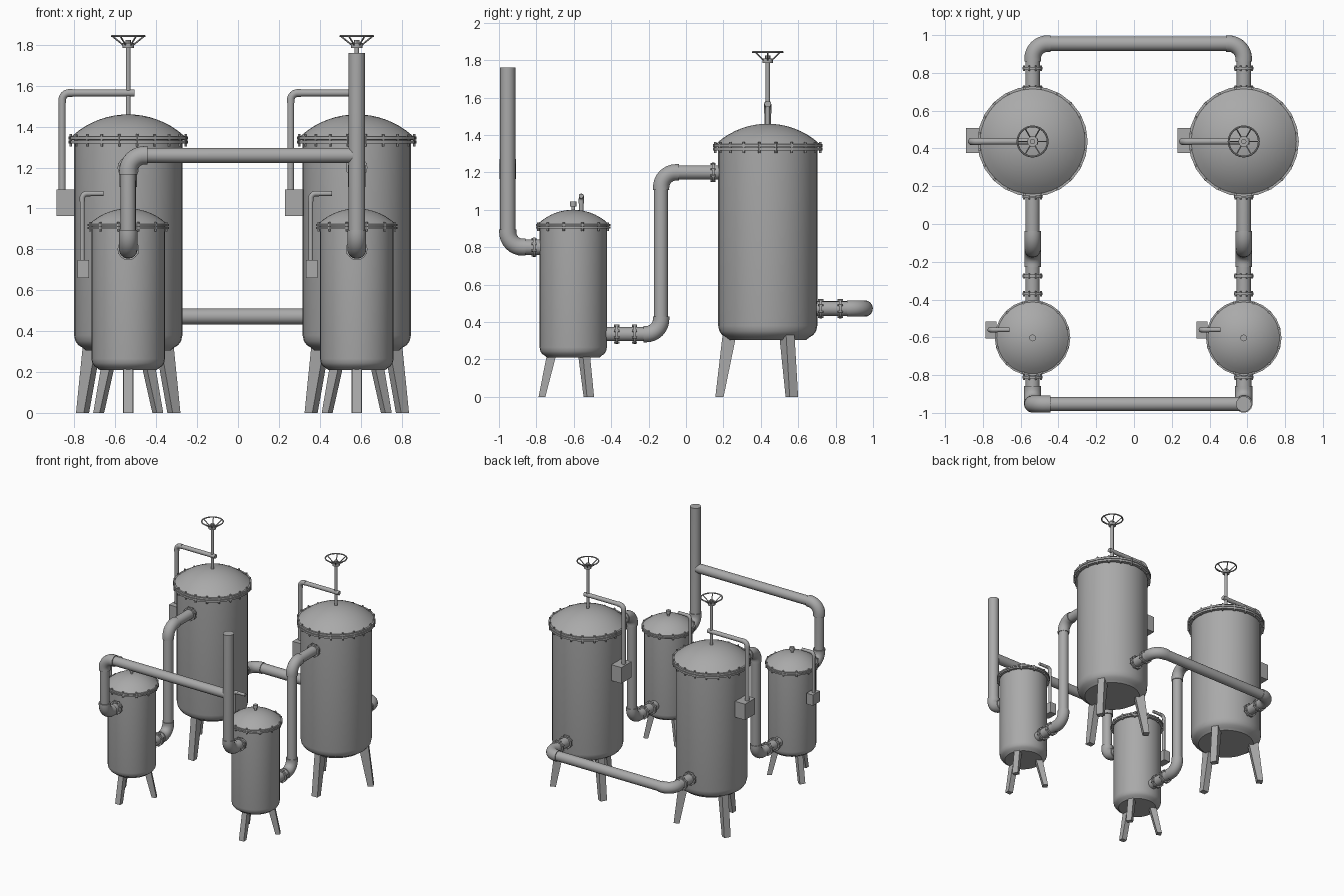
import bpy, bmesh
from math import sin, cos, pi, radians, sqrt
from mathutils import Vector, Matrix

old = bpy.data.objects.get("Cube")
if old:
    bpy.data.objects.remove(old)

steel = bpy.data.materials.new("grey steel")
steel.use_nodes = True
GREY = (0.4, 0.4, 0.4, 1)
steel.diffuse_color = GREY
steel.node_tree.nodes["Principled BSDF"].inputs["Base Color"].default_value = GREY


def finish(bm, name, smooth=True):
    bmesh.ops.recalc_face_normals(bm, faces=bm.faces)
    me = bpy.data.meshes.new(name)
    bm.to_mesh(me)
    bm.free()
    me.materials.append(steel)
    ob = bpy.data.objects.new(name, me)
    bpy.context.collection.objects.link(ob)
    if smooth:
        bpy.ops.object.select_all(action='DESELECT')
        ob.select_set(True)
        bpy.context.view_layer.objects.active = ob
        bpy.ops.object.shade_smooth_by_angle(angle=radians(35))
    return ob


def add_rod(bm, a, b, r, segs=12):
    a, b = Vector(a), Vector(b)
    d = b - a
    m = Matrix.Translation((a + b) / 2) @ d.to_track_quat('Z', 'Y').to_matrix().to_4x4()
    bmesh.ops.create_cone(bm, cap_ends=True, segments=segs, radius1=r, radius2=r,
                          depth=d.length, matrix=m)


def box(name, centre, size):
    bm = bmesh.new()
    m = Matrix.Translation(centre) @ Matrix.Diagonal((*size, 1))
    bmesh.ops.create_cube(bm, size=1, matrix=m)
    return finish(bm, name, False)


def lathe(name, profile, x, y, segs=32):
    bm = bmesh.new()
    vs = [bm.verts.new((r, 0, z)) for r, z in profile]
    es = [bm.edges.new(p) for p in zip(vs, vs[1:])]
    bmesh.ops.spin(bm, geom=vs + es, cent=(0, 0, 0), axis=(0, 0, 1),
                   angle=2 * pi, steps=segs)
    bmesh.ops.remove_doubles(bm, verts=bm.verts, dist=1e-5)
    bmesh.ops.translate(bm, verts=bm.verts, vec=(x, y, 0))
    return finish(bm, name)


def sweep(name, pts, r, segs=20):
    # round tube through a list of points, mitred at each one
    bm = bmesh.new()
    pts = [Vector(p) for p in pts]
    dirs = [(b - a).normalized() for a, b in zip(pts, pts[1:])]
    side = dirs[0].orthogonal().normalized()
    rings = []
    for i, p in enumerate(pts):
        t = (dirs[max(i - 1, 0)] + dirs[min(i, len(dirs) - 1)]).normalized()
        side = (side - t * side.dot(t)).normalized()
        up = t.cross(side)
        rings.append([bm.verts.new(p + r * (side * cos(2 * pi * k / segs) + up * sin(2 * pi * k / segs)))
                      for k in range(segs)])
    for a, b in zip(rings, rings[1:]):
        for k in range(segs):
            n = (k + 1) % segs
            bm.faces.new((a[k], a[n], b[n], b[k]))
    bm.faces.new(rings[0])
    bm.faces.new(rings[-1])
    return finish(bm, name)


def pipe(name, corners, r, bend, sleeve=0.0):
    # straight runs joined by round bends, with optional thicker elbows
    c = [Vector(p) for p in corners]
    path = [c[0]]
    for i in range(1, len(c) - 1):
        u, v = (c[i - 1] - c[i]).normalized(), (c[i + 1] - c[i]).normalized()
        arc = []
        for k in range(9):
            a = k / 8 * pi / 2
            arc.append(c[i] + bend * (u * (1 - sin(a)) + v * (1 - cos(a))))
        path += arc
        if sleeve:
            sweep(f"{name}_elbow_{i}", [arc[0] + u * 0.015] + arc + [arc[-1] + v * 0.015], r + sleeve)
    sweep(name, path + [c[-1]], r)


def pipe_flange(name, x, y, z, r=0.052):
    bm = bmesh.new()
    add_rod(bm, (x, y - 0.007, z), (x, y + 0.007, z), r, 24)
    for k in range(8):
        a = (k + 0.5) * pi / 4
        bx, bz = x + (r - 0.004) * cos(a), z + (r - 0.004) * sin(a)
        add_rod(bm, (bx, y - 0.014, bz), (bx, y + 0.014, bz), 0.006, 6)
    finish(bm, name)


def leg(name, x, y, angle, top_z, top_r, foot_r, top_half, foot_half, width):
    bm = bmesh.new()
    bmesh.ops.create_cube(bm, size=2)
    for v in bm.verts:
        high = v.co.z > 0
        rad = (top_r if high else foot_r) + v.co.x * (top_half if high else foot_half)
        v.co = Vector((rad, v.co.y * width, top_z if high else 0))
    bmesh.ops.transform(bm, verts=bm.verts,
                        matrix=Matrix.Translation((x, y, 0)) @ Matrix.Rotation(angle, 4, 'Z'))
    finish(bm, name, False)


def tank(name, x, y, r, low, seam, top, lip, bolts, corner):
    # vessel with rounded base
    base = [(0, low), (r * 0.78, low)]
    base += [(r * 0.78 + r * 0.22 * sin(a), low + corner * (1 - 0.85 * cos(a)))
             for a in (0.3, 0.7, 1.1, pi / 2)]
    lathe(name + "_body", base + [(r, seam), (0, seam)], x, y)
    # domed lid as a spherical cap
    rd, h = r + lip * 0.5, top - seam - lip * 0.6
    big = (rd * rd + h * h) / (2 * h)
    dome = []
    for k in range(9):
        q = rd * (1 - k / 8)
        dome.append((q, top - big + sqrt(big * big - q * q)))
    lathe(name + "_lid", [(0, seam)] + [(rd, seam)] + dome, x, y)
    # pair of rim plates with bolts
    f, t = r + lip, lip * 0.55
    for part, z in (("lower", seam - t * 1.2), ("upper", seam + t * 0.1)):
        lathe(f"{name}_rim_{part}", [(0, z), (f, z), (f, z + t), (0, z + t)], x, y, 24)
    bm = bmesh.new()
    for k in range(bolts):
        a = 2 * pi * (k + 0.5) / bolts
        px, py = x + (f - 0.008) * cos(a), y + (f - 0.008) * sin(a)
        add_rod(bm, (px, py, seam - t * 2.2), (px, py, seam + t * 1.9), 0.007, 6)
    finish(bm, name + "_rim_bolts")


def hand_wheel(name, x, y):
    bm = bmesh.new()
    add_rod(bm, (x, y, 1.44), (x, y, 1.80), 0.012)
    add_rod(bm, (x, y, 1.785), (x, y, 1.81), 0.028, 16)
    add_rod(bm, (x, y, 1.80), (x, y, 1.825), 0.014, 8)
    for k in range(6):
        c, s = cos(k * pi / 3), sin(k * pi / 3)
        add_rod(bm, (x + 0.025 * c, y + 0.025 * s, 1.80), (x + 0.078 * c, y + 0.078 * s, 1.843), 0.004, 6)
    finish(bm, name + "_stem_and_spokes")
    ring = [(0.08 + 0.005 * cos(k * pi / 4), 1.843 + 0.005 * sin(k * pi / 4)) for k in range(9)]
    lathe(name + "_ring", ring, x, y, 24)


BIG_Y, SMALL_Y, FRONT_Y, BACK_Y, RISER_Y = 0.437, -0.603, -0.953, 0.955, -0.133
COLUMNS = {"right": -0.537, "left": 0.581}

for side, x in COLUMNS.items():
    # main vessel
    big = side + "_large_tank"
    tank(big, x, BIG_Y, 0.265, 0.305, 1.335, 1.46, 0.027, 20, 0.075)
    hand_wheel(side + "_hand_wheel", x, BIG_Y)
    pipe(big + "_gauge_pipe", [(x + 0.03, BIG_Y, 1.565), (x - 0.323, BIG_Y, 1.565),
                               (x - 0.323, BIG_Y, 1.05)], 0.017, 0.035, 0.002)
    box(big + "_control_box", (x - 0.307, BIG_Y + 0.005, 1.027), (0.09, 0.13, 0.13))

    # filter vessel
    small = side + "_small_tank"
    tank(small, x, SMALL_Y, 0.18, 0.21, 0.912, 1.0, 0.02, 12, 0.055)
    lathe(small + "_vent", [(0, 0.99), (0.009, 0.99), (0.009, 1.018), (0.018, 1.018),
                            (0.018, 1.043), (0, 1.043)], x, SMALL_Y, 12)
    gy = SMALL_Y + 0.043
    pipe(small + "_gauge_pipe", [(x - 0.122, gy, 1.073), (x - 0.225, gy, 1.073),
                                 (x - 0.225, gy, 0.72)], 0.012, 0.025, 0.0015)
    box(small + "_control_box", (x - 0.22, gy, 0.705), (0.058, 0.09, 0.088))

    # three splayed legs under each vessel
    for k in range(3):
        a = -pi / 2 + k * 2 * pi / 3
        leg(f"{big}_leg_{k + 1}", x, BIG_Y, a, 0.36, 0.2, 0.258, 0.038, 0.022, 0.026)
        leg(f"{small}_leg_{k + 1}", x, SMALL_Y, a, 0.25, 0.11, 0.167, 0.026, 0.018, 0.022)

    # riser between the vessels
    pipe(side + "_riser", [(x, SMALL_Y + 0.1, 0.335), (x, RISER_Y, 0.335), (x, RISER_Y, 1.2),
                           (x, BIG_Y - 0.2, 1.2)], 0.038, 0.08, 0.006)
    flanges = [(-0.37, 0.335), (-0.275, 0.335), (0.145, 1.2), (0.72, 0.472), (0.825, 0.472),
               (-0.812, 0.8)]
    for n, (fy, fz) in enumerate(flanges, 1):
        pipe_flange(f"{side}_pipe_flange_{n}", x, fy, fz)

xr, xl = COLUMNS["right"], COLUMNS["left"]
# rear pipe linking the large vessels
pipe("rear_pipe", [(xr, 0.6, 0.472), (xr, BACK_Y, 0.472), (xl, BACK_Y, 0.472), (xl, 0.6, 0.472)],
     0.039, 0.08, 0.005)
# front outlet pipe running into the chimney
pipe("front_pipe", [(xr, -0.7, 0.8), (xr, FRONT_Y, 0.8), (xr, FRONT_Y, 1.26), (xl, FRONT_Y, 1.26)],
     0.037, 0.08, 0.008)
pipe("chimney", [(xl, -0.7, 0.8), (xl, FRONT_Y, 0.8), (xl, FRONT_Y, 1.76)], 0.041, 0.08, 0.005)
